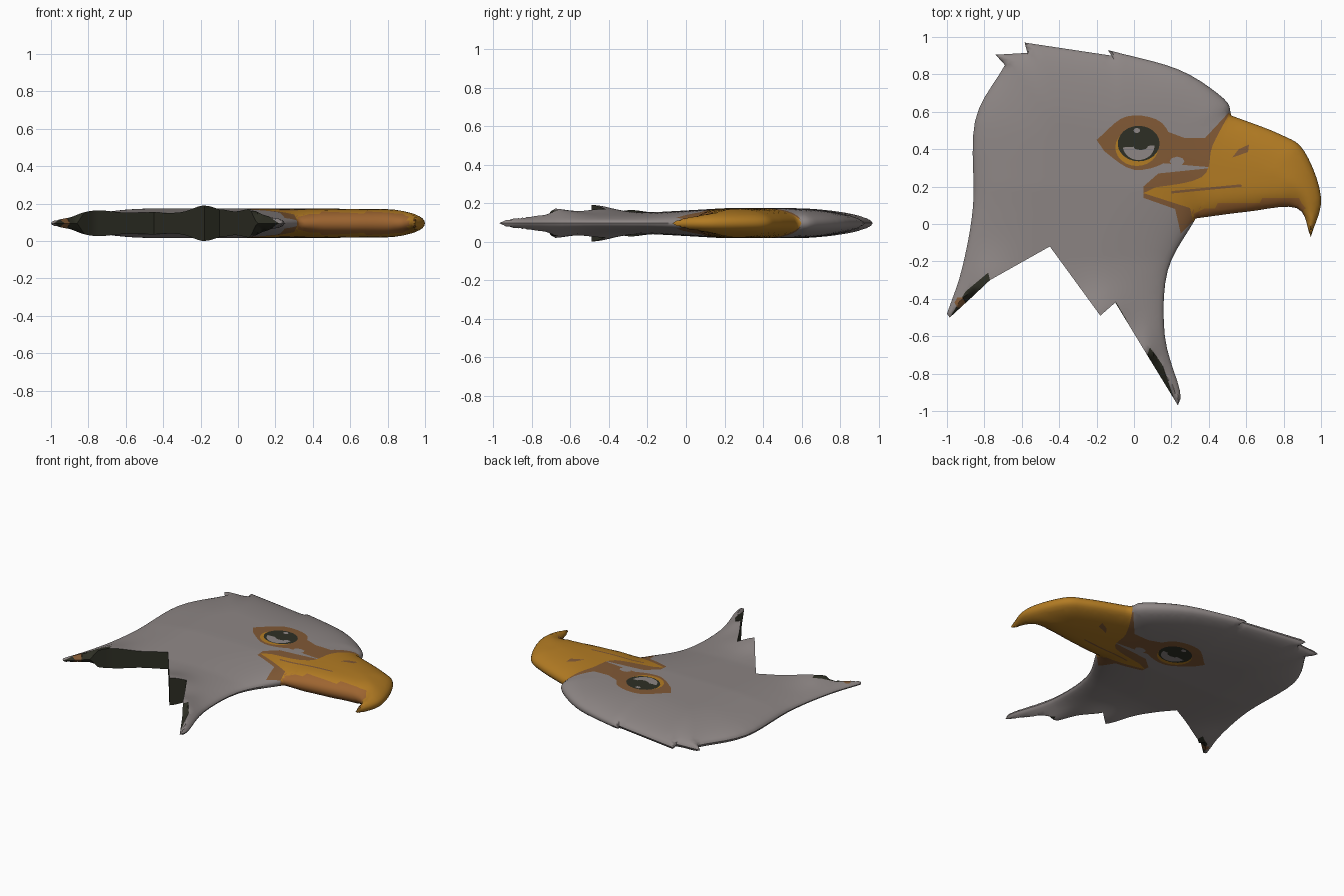
import bpy, math
from mathutils import Vector
from mathutils.geometry import delaunay_2d_cdt

if "Cube" in bpy.data.objects:
    bpy.data.objects.remove(bpy.data.objects["Cube"])

MID = 0.095


def curve(*pts, n=5):
    """Smooth run through a few points, without its last point."""
    p = [Vector(q) for q in pts]
    p = [2 * p[0] - p[1]] + p + [2 * p[-1] - p[-2]]
    return [.5 * (2 * b + (c - a) * t + (2 * a - 5 * b + 4 * c - d) * t * t + (3 * b - a - 3 * c + d) * t ** 3)
            for a, b, c, d in zip(p, p[1:], p[2:], p[3:]) for t in (i / n for i in range(n))]


def ellipse(cx, cy, rx, ry, turn=360, n=24):
    return [(cx + rx * math.cos(math.radians(turn * i / n)), cy + ry * math.sin(math.radians(turn * i / n)))
            for i in range(n)]


# silhouette: smooth runs between the feather corners, then the open neck hem
TAIL, TUFT, CREST, BROW = (-.985, -.5), (-.69, .85), (-.14, .93), (.52, .58)
HOOK, CHIN, BIB = (.945, -.07), (.33, .03), (.235, -.97)
back = curve((-1, -.48), (-.92, -.24), (-.86, .1), (-.85, .55), TUFT)
tufts = [(-.74, .905), (-.57, .915), (-.585, .97), (-.12, .9)]
crown = curve(CREST, (.24, .825), (.48, .67), BROW)
bill = curve(BROW, (.78, .48), (.91, .39), (1, .14), HOOK)
jaw = curve(HOOK, (.87, .085), (.6, .065), CHIN)
throat = curve(CHIN, (.18, -.25), (.165, -.6), (.245, -.89), BIB)
RIM = [Vector(p) for p in [TAIL] + back + [TUFT] + tufts + crown + bill + jaw + throat + [BIB]]
HEM = [Vector(p) for p in ((.07, -.7), (-.1, -.42), (-.18, -.49), (-.45, -.12), (-.77, -.3), (-.86, -.385))]
OUT = RIM + HEM

# painted regions: later ones win
REGIONS = [
    ("brown", "head", curve((-.2, .45), (-.04, .575), (.15, .54), (.2, .36), (0, .29), (-.2, .42))),
    ("brown", "head", [(0, .56), (.27, .46), (.38, .46), (.51, .6), (.45, .3), (.1, .33)]),
    ("brown", "head", [(.05, .14), (.22, .08), (.25, -.05), (.34, .04), (.42, .3), (.13, .27), (.05, .2)]),
    ("pale_grey", "head", ellipse(.23, .335, .04, .025, n=8)),
    ("gold", "beak", curve((.515, .6), (.42, .42), (.36, .25), (.05, .185))
     + [(.05, .165), (.3, .085), (.36, -.2), (1.1, -.2), (1.1, .6)]),
    ("brown", "beak", [(.2, .163), (.58, .2), (.57, .212), (.2, .176)]),
    ("brown", "beak", [(.525, .355), (.61, .385), (.615, .425), (.56, .4)]),
    ("gold", "eye", ellipse(.015, .41, .115, .1)),
    ("charcoal", "eye", ellipse(.025, .43, .112, .095)),
    ("pale_grey", "eye", ellipse(.025, .42, .085, -.078, 180)),
    ("charcoal", "eye", ellipse(.035, .415, .04, .02, n=8)),
    ("pale_grey", "eye", ellipse(.015, .5, .018, .014, n=8)),
    ("charcoal", "head", [HEM[0], (.235, -.99), (.15, -.75), (.085, -.66)]),
    ("charcoal", "head", [(-.1, -.41), (-.05, -.56), (-.03, -.53)]),
    ("charcoal", "head", [TAIL, (-.9, -.36), (-.78, -.26), HEM[4], HEM[5]]),
    ("brown", "head", ellipse(-.93, -.42, .03, .03, n=6)),
]
COLOURS = {"pale_grey": (.27, .24, .235), "gold": (.45, .2, .017), "brown": (.22, .1, .036),
           "charcoal": (.027, .028, .018), "amber": (.34, .13, .03)}


def clamp(v):
    return max(0, min(1, v))


def resample(pts, step):
    out = []
    for a, b in zip(pts, pts[1:] + pts[:1]):
        a, b = Vector(a), Vector(b)
        n = max(1, round((b - a).length / step))
        out += [a.lerp(b, i / n) for i in range(n)]
    return out


def inside(p, poly):
    hit = False
    for (x0, y0), (x1, y1) in zip(poly, poly[1:] + poly[:1]):
        if (y0 > p[1]) != (y1 > p[1]) and p[0] < (x1 - x0) * (p[1] - y0) / (y1 - y0) + x0:
            hit = not hit
    return hit


def seg_dist(p, a, b):
    ax, ay = a
    dx, dy = b[0] - ax, b[1] - ay
    t = clamp(((p[0] - ax) * dx + (p[1] - ay) * dy) / (dx * dx + dy * dy))
    return math.hypot(p[0] - ax - t * dx, p[1] - ay - t * dy)


def line_dist(p, pts):
    return min(seg_dist(p, a, b) for a, b in zip(pts, pts[1:]))


def half_thickness(p):
    """Lens-shaped section, blunt at the beak, pinched at the neck, flared at the feather tips."""
    d = line_dist(p, RIM)
    blunt = clamp((p.x + .1) / .5)
    low_jaw = clamp((p.x - .3) / .15) * clamp((.3 - p.y) / .15) * clamp((.9 - p.x) / .1)
    t = clamp(d / (.38 - .06 * blunt - .14 * low_jaw))
    k = clamp((p.y + .2) / .4)
    h = (.055 + .023 * k) * math.sqrt(1 - (1 - t) ** (1.7 + 1.3 * blunt))
    for tip, rise in ((HEM[4], .025), (HEM[2], .04), (HEM[0], .035)):
        h += rise * math.exp(-(p - tip).length_squared / .02) * clamp(d / .1)
    h = min(h, 1.1 * seg_dist(p, (.1, -.75), BIB), 1.1 * seg_dist(p, HEM[5], TAIL))
    return 0 if d < 5e-4 or h < 5e-4 else min(h, MID)


# flat layout: outline, region borders, rim rings and a fill grid
points, edges = [], []


def add_loop(pts):
    s = len(points)
    points.extend(Vector(p) for p in pts)
    edges.extend((s + i, s + (i + 1) % len(pts)) for i in range(len(pts)))


def add_inner(q, gap):
    if inside(q, OUT) and line_dist(q, OUT + OUT[:1]) > gap:
        points.append(q)


outline = resample(OUT, .025)
add_loop(outline)
for _, _, poly in REGIONS:
    add_loop(resample(poly, .03))
for i, p in enumerate(outline):
    tan = (outline[(i + 1) % len(outline)] - outline[i - 1]).normalized()
    for off in (.005, .014, .028):
        add_inner(p + Vector((tan.y, -tan.x)) * off, off * .8)
for i in range(-37, 38):
    for j in range(-37, 38):
        add_inner(Vector(((i + .5 * (j % 2)) * .028, j * .028)), .036)
flat, _, tris, *_ = delaunay_2d_cdt(points, edges, [], 0, 1e-4)
height = [half_thickness(p) for p in flat]

# lift the layout to both sides and sort the faces into parts
parts = {"head": [], "beak": [], "eye": []}
used, half = set(), len(flat)
coords = [(p.x, p.y, MID + s * h) for s in (1, -1) for p, h in zip(flat, height)]
under = [i if height[i] == 0 else i + half for i in range(half)]
for tri in tris:
    c = sum((flat[i] for i in tri), Vector((0, 0))) / 3
    if not inside(c, OUT):
        continue
    a, b, d = (Vector(coords[i]) for i in tri)
    nor = (b - a).cross(d - a).normalized()
    if nor.z < 0:
        tri, nor = tri[::-1], -nor
    colour, part = "pale_grey", "head"
    for col, prt, poly in REGIONS:
        if inside(c, poly):
            colour, part = col, prt
    if part == "beak" and nor.y < -.42:   # underside of the jaw
        colour = "amber"
    parts[part].append((list(tri), colour))
    low = [under[i] for i in reversed(tri)]
    if set(low) != set(tri):
        parts[part].append((low, colour))
    used.update(zip(tri, list(tri[1:]) + [tri[0]]))
# dark wall closing the neck hem
for i, j in used:
    if (j, i) not in used:
        wall = list(dict.fromkeys([j, i, under[i], under[j]]))
        if len(wall) > 2:
            parts["head"].append((wall, "charcoal"))

mats = {}
for name, rgb in COLOURS.items():
    mats[name] = bpy.data.materials.new(name)
    mats[name].diffuse_color = (*rgb, 1)
names = list(COLOURS)

for part, faces in parts.items():
    remap = {v: k for k, v in enumerate(sorted({i for f, _ in faces for i in f}))}
    me = bpy.data.meshes.new(part)
    me.from_pydata([coords[i] for i in remap], [], [[remap[i] for i in f] for f, _ in faces])
    for n in names:
        me.materials.append(mats[n])
    for poly, (_, col) in zip(me.polygons, faces):
        poly.material_index = names.index(col)
    me.update()
    ob = bpy.data.objects.new(part, me)
    bpy.context.collection.objects.link(ob)
    bpy.ops.object.select_all(action='DESELECT')
    ob.select_set(True)
    bpy.context.view_layer.objects.active = ob
    bpy.ops.object.shade_smooth_by_angle(angle=math.radians(45))

for m in bpy.data.materials:
    if m.users and not m.is_grease_pencil:
        m.use_nodes = True
        m.node_tree.nodes["Principled BSDF"].inputs["Base Color"].default_value = m.diffuse_color
